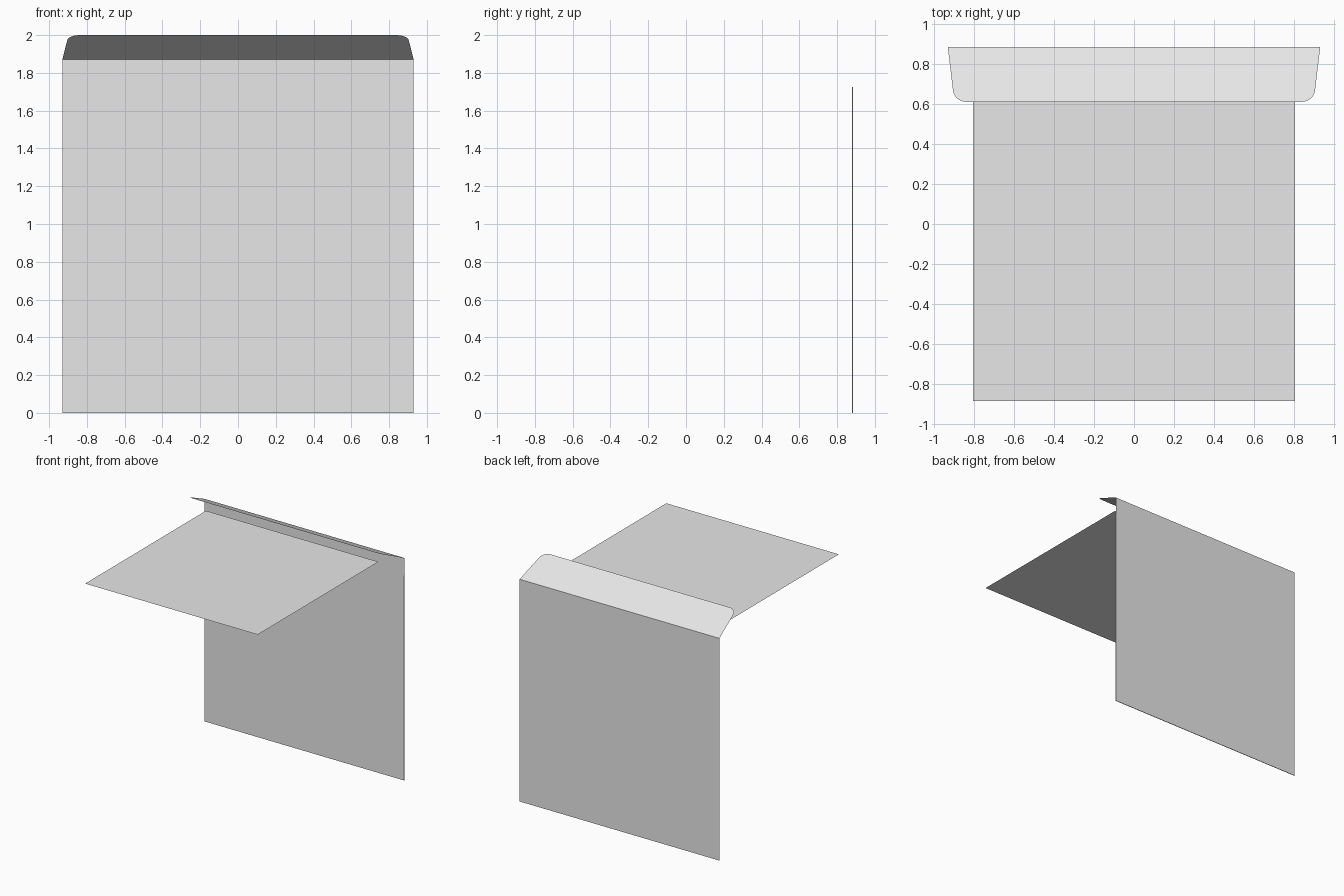
import bpy
import bmesh

# Main dimensions
HALF_W = 0.93      # half width of the envelope
BACK_Y = 0.885     # plane of the back panel
FRONT_Y = 0.880    # plane of the pocket front
TAB_Y = 0.8825     # plane of the folded side tabs
FOLD_Z = 1.87      # hinge of the flap
POCKET_Z = 1.715   # top of the pocket
TAB_Z = 1.725      # top of the side tabs at the fold

cube = bpy.data.objects.get("Cube")
if cube:
    bpy.data.objects.remove(cube, do_unlink=True)

paper = bpy.data.materials.new("pale_grey_paper")
paper.use_nodes = True
paper.diffuse_color = (0.8, 0.8, 0.8, 1)
paper.node_tree.nodes["Principled BSDF"].inputs["Base Color"].default_value = (0.8, 0.8, 0.8, 1)


def sheet(name, corners, rounded=(), radius=0.06):
    """One flat piece of paper; the listed corners are rounded."""
    bm = bmesh.new()
    verts = [bm.verts.new(c) for c in corners]
    bm.faces.new(verts)
    if rounded:
        bmesh.ops.bevel(bm, geom=[verts[i] for i in rounded], offset=radius,
                        offset_type='OFFSET', segments=8, profile=0.5,
                        affect='VERTICES')
    mesh = bpy.data.meshes.new(name)
    bm.to_mesh(mesh)
    bm.free()
    mesh.materials.append(paper)
    obj = bpy.data.objects.new(name, mesh)
    bpy.context.collection.objects.link(obj)
    return obj


def tapered(low, high, low_w, high_w):
    """Four corners of a symmetric trapezoid between two (y, z) lines."""
    return [(-low_w, *low), (low_w, *low), (high_w, *high), (-high_w, *high)]


# Back panel, facing backwards
sheet("envelope_back",
      tapered((BACK_Y, 0), (BACK_Y, FOLD_Z), HALF_W, HALF_W)[::-1])

# Open flap leaning forwards over the hinge, with rounded tips
sheet("envelope_flap",
      tapered((BACK_Y, FOLD_Z), (0.61, 2.0), HALF_W, 0.897)[::-1], (0, 1))

# Pocket front, slightly tapered with rounded upper corners
sheet("envelope_front",
      tapered((FRONT_Y, 0), (FRONT_Y, POCKET_Z), HALF_W, 0.888), (2, 3), 0.05)

# Folded strip closing the bottom
sheet("bottom_fold",
      tapered((BACK_Y, 0), (FRONT_Y, 0), HALF_W, HALF_W))

# Side folds and the tabs tucked behind the pocket front
for side, label in ((1, "left"), (-1, "right")):
    x = side * HALF_W
    inner = side * 0.82
    sheet(label + "_side_fold",
          [(x, FRONT_Y, 0), (x, BACK_Y, 0),
           (x, BACK_Y, TAB_Z), (x, FRONT_Y, TAB_Z)][::side])
    sheet(label + "_side_tab",
          [(inner, TAB_Y, 0), (x, TAB_Y, 0),
           (x, TAB_Y, TAB_Z), (inner, TAB_Y, 1.70)][::side])

# Square letter lying level below the flap
sheet("letter",
      tapered((-BACK_Y, 1.867), (0.72, 1.867), 0.803, 0.803))
